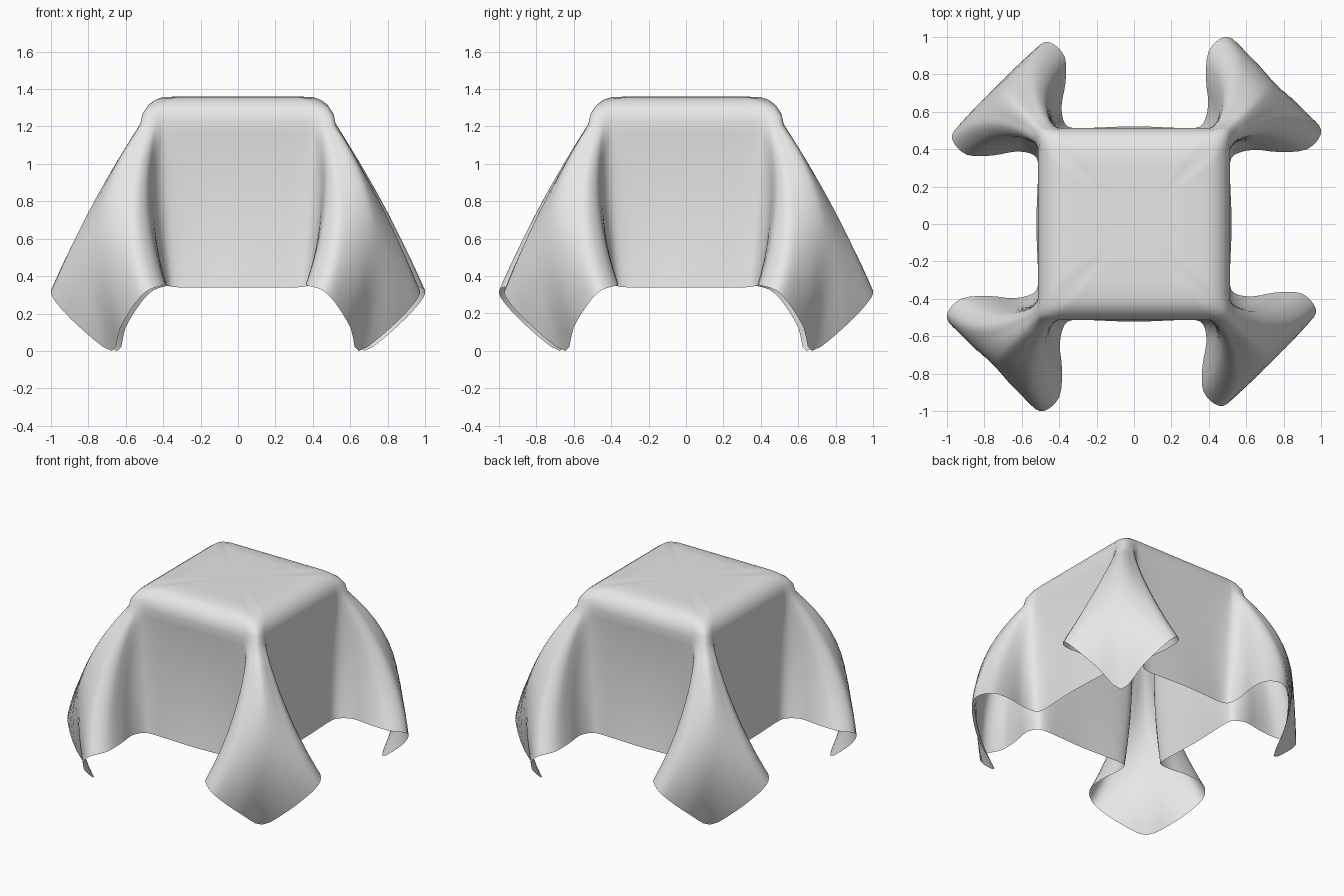
import bpy
import bmesh
import math
from mathutils import Vector, Matrix

cube = bpy.data.objects.get("Cube")
if cube:
    bpy.data.objects.remove(cube)

# Hem from the middle of one side, round the fold, to the hanging corner
HEM = [(0, .522, .34), (.2, .515, .34), (.315, .512, .34), (.37, .537, .347),
       (.392, .635, .36), (.375, .77, .36), (.385, .91, .35), (.465, .985, .325),
       (.535, .955, .255), (.615, .83, .125), (.66, .66, 0)]
# The same line half way up the cloth
MIDDLE = [(0, .488, .79), (.2, .488, .79), (.33, .493, .79), (.4, .512, .79),
          (.44, .565, .79), (.455, .635, .79), (.477, .72, .785),
          (.535, .78, .76), (.595, .787, .73), (.667, .772, .69), (.735, .735, .64)]
FOLD = 3
EDGE, RADIUS, SHOULDER = .512, .12, 1.23


def control_side(shift):
    """Shoulder, middle and hem points for half a corner."""
    rows = []
    for i, (middle, hem) in enumerate(zip(MIDDLE, HEM)):
        inner = EDGE - RADIUS
        if i < FOLD:
            top = Vector((hem[0] * 1.1, -EDGE, SHOULDER))
        else:
            # Rounded corner, pulled outward and down into a ridge
            a = math.radians(45) * (i - FOLD) / (len(HEM) - 1 - FOLD)
            pull = math.sin(2 * a) ** 2
            top = Vector((inner + RADIUS * math.sin(a) + .035 * pull,
                          -inner - RADIUS * math.cos(a) - .035 * pull,
                          SHOULDER - .025 * pull))
        grow = shift * min(1, max(0, i - FOLD) / 3)
        low = Vector((hem[0] + grow, -hem[1] - grow, hem[2]))
        mid = Vector((middle[0] + grow / 2, -middle[1] - grow / 2, middle[2]))
        rows.append((top, mid, low))
    return rows


def across_diagonal(v):
    return Vector((-v.y, -v.x, v.z))


def spline(a, b, c, d, t):
    return .5 * (2 * b + (c - a) * t + (2 * a - 5 * b + 4 * c - d) * t * t
                 + (3 * b - a - 3 * c + d) * t ** 3)


# Closed control loop: four corners, alternately pulled in and out
loop = []
for quarter in range(4):
    half = control_side(-.014 if quarter % 2 == 0 else .014)
    other = [[across_diagonal(p) for p in row] for row in reversed(half[1:-1])]
    turn = Matrix.Rotation(quarter * math.pi / 2, 3, 'Z')
    loop += [[turn @ p for p in row] for row in half + other]

# Smooth the control loop
n, STEPS = len(loop), 3
fine = []
for i in range(n):
    four = [loop[(i + k) % n] for k in (-1, 0, 1, 2)]
    for s in range(STEPS):
        fine.append([spline(*[p[c] for p in four], s / STEPS) for c in range(3)])

# Rings: flat top, rounded shoulder, then the hanging sides
rings = []
for scale, z in [(.3, 1.36), (.6, 1.36), (.78, 1.357), (.86, 1.343),
                 (.93, 1.317), (.98, 1.28)]:
    rings.append([Vector((t.x * scale, t.y * scale,
                          z + (t.z - SHOULDER) * scale ** 4))
                  for t, m, h in fine])
DROP = 14
for j in range(DROP + 1):
    r = j / DROP
    rings.append([t * (1 - r) * (1 - 2 * r) + m * 4 * r * (1 - r)
                  + h * r * (2 * r - 1) for t, m, h in fine])

bm = bmesh.new()
verts = [[bm.verts.new(p) for p in ring] for ring in rings]
bm.faces.new(verts[0])
for upper, lower in zip(verts, verts[1:]):
    for i in range(len(upper)):
        k = (i + 1) % len(upper)
        bm.faces.new((upper[i], lower[i], lower[k], upper[k]))
bmesh.ops.recalc_face_normals(bm, faces=bm.faces)
bm.faces.ensure_lookup_table()
if bm.faces[0].normal.z < 0:
    bmesh.ops.reverse_faces(bm, faces=bm.faces)
for f in bm.faces:
    f.smooth = True

mesh = bpy.data.meshes.new("draped_cloth")
bm.to_mesh(mesh)
bm.free()
cloth = bpy.data.objects.new("draped_cloth", mesh)
bpy.context.collection.objects.link(cloth)

# Plain light grey fabric
mat = bpy.data.materials.new("light_grey_fabric")
mat.use_nodes = True
grey = (.8, .8, .8, 1)
mat.diffuse_color = grey
mat.node_tree.nodes["Principled BSDF"].inputs["Base Color"].default_value = grey
mesh.materials.append(mat)
